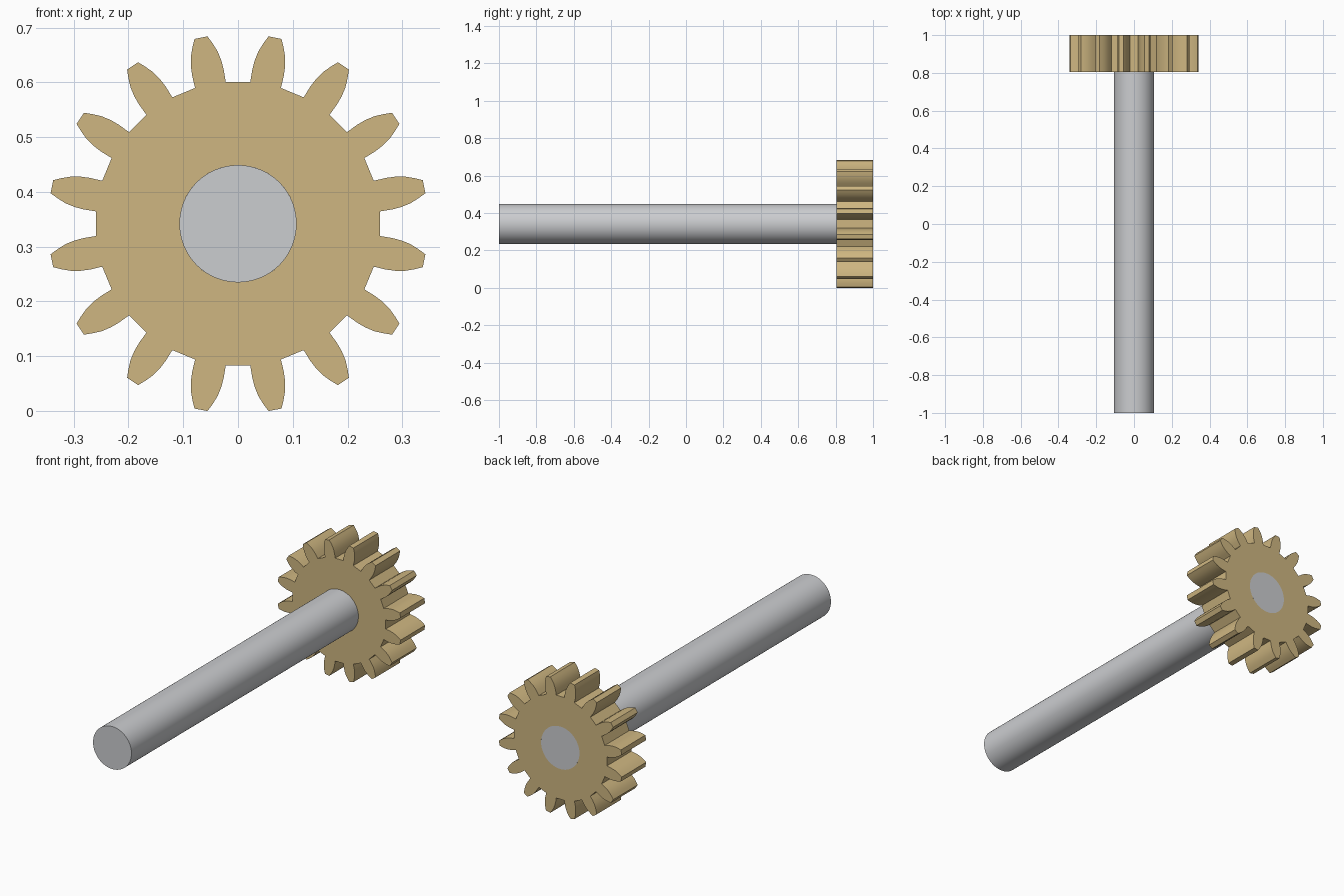
import bpy
import bmesh
from math import radians, sin, cos, pi

CENTRE_Z = 0.342
SHAFT_RADIUS = 0.107
TEETH = 16
GEAR_FRONT, GEAR_BACK = 0.805, 1.0

cube = bpy.data.objects.get("Cube")
if cube:
    bpy.data.objects.remove(cube, do_unlink=True)


def make_material(name, colour):
    mat = bpy.data.materials.new(name)
    mat.use_nodes = True
    mat.diffuse_color = colour
    mat.node_tree.nodes["Principled BSDF"].inputs["Base Color"].default_value = colour
    return mat


def finish(bm, name, mat):
    bmesh.ops.recalc_face_normals(bm, faces=bm.faces)
    mesh = bpy.data.meshes.new(name)
    bm.to_mesh(mesh)
    bm.free()
    mesh.materials.append(mat)
    obj = bpy.data.objects.new(name, mesh)
    bpy.context.collection.objects.link(obj)
    bpy.ops.object.select_all(action="DESELECT")
    obj.select_set(True)
    bpy.context.view_layer.objects.active = obj
    bpy.ops.object.shade_smooth_by_angle(angle=radians(30))
    return obj


brass = make_material("brass", (0.62, 0.47, 0.22, 1))
steel = make_material("steel", (0.60, 0.61, 0.63, 1))

# Tooth flank: radius and half-angle in degrees, from root to tip
FLANK = [(0.26, 6.3), (0.283, 5.95), (0.30, 5.4), (0.317, 4.5), (0.333, 3.2), (0.3466, 2.0)]
tooth = [(r, -a) for r, a in FLANK] + [(r, a) for r, a in reversed(FLANK)]
outline = [(r, radians((k + 0.5) * 360 / TEETH + a)) for k in range(TEETH) for r, a in tooth]

# Gear: toothed outline and round bore, joined by faces on all four sides
bm = bmesh.new()


def ring(points, y):
    return [bm.verts.new((r * sin(a), y, CENTRE_Z + r * cos(a))) for r, a in points]


bore = [(SHAFT_RADIUS, a) for r, a in outline]
rings = [ring(outline, GEAR_FRONT), ring(outline, GEAR_BACK),
         ring(bore, GEAR_BACK), ring(bore, GEAR_FRONT)]
count = len(outline)
for j in range(4):
    a, b = rings[j], rings[(j + 1) % 4]
    for i in range(count):
        n = (i + 1) % count
        bm.faces.new((a[i], a[n], b[n], b[i]))
finish(bm, "gear", brass)

# Shaft: runs the full length and ends flush with the back of the gear
bm = bmesh.new()
bmesh.ops.create_cone(bm, cap_ends=True, segments=96, radius1=SHAFT_RADIUS,
                      radius2=SHAFT_RADIUS, depth=2)
for v in bm.verts:
    x, y, z = v.co
    v.co = (x, z, CENTRE_Z + y)
finish(bm, "shaft", steel)
